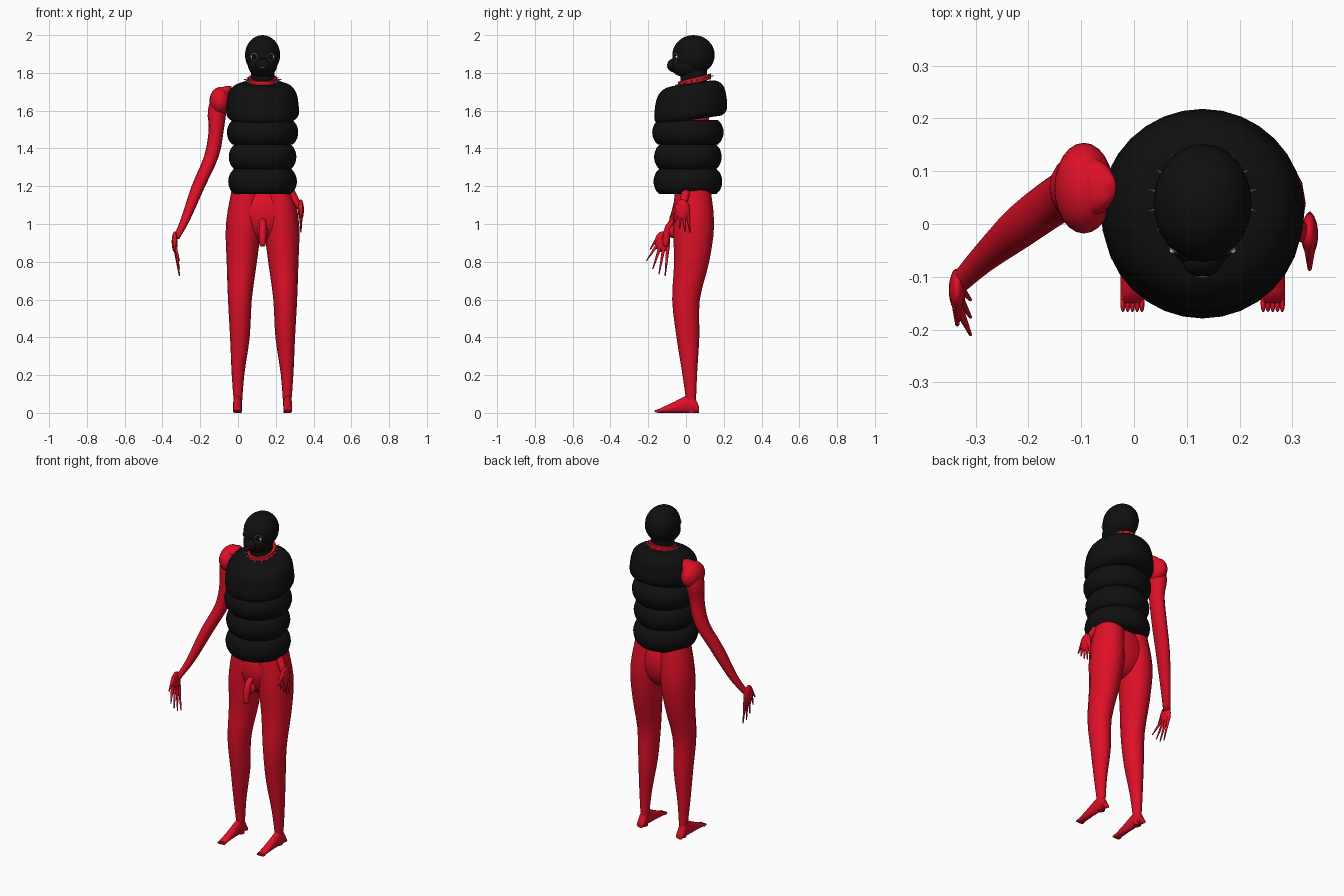
import bpy, bmesh, math
from mathutils import Vector

if "Cube" in bpy.data.objects:
    bpy.data.objects.remove(bpy.data.objects["Cube"], do_unlink=True)

CENTRE = 0.13  # centre line of the body


def material(name, red, green, blue):
    mat = bpy.data.materials.new(name)
    mat.use_nodes = True
    mat.diffuse_color = (red, green, blue, 1)
    shader = mat.node_tree.nodes["Principled BSDF"]
    shader.inputs["Base Color"].default_value = mat.diffuse_color
    shader.inputs["Roughness"].default_value = 0.7
    return mat


RED = material("red", 0.73, 0.005, 0.02)
BLACK = material("black", 0.005, 0.005, 0.005)
GREY = material("spike grey", 0.3, 0.3, 0.3)
WHITE = material("eye white", 0.8, 0.8, 0.8)


def finish(name, bm, mat, angle=70):
    bmesh.ops.recalc_face_normals(bm, faces=bm.faces)
    mesh = bpy.data.meshes.new(name)
    bm.to_mesh(mesh)
    bm.free()
    mesh.materials.append(mat)
    part = bpy.data.objects.new(name, mesh)
    bpy.context.collection.objects.link(part)
    bpy.ops.object.select_all(action="DESELECT")
    part.select_set(True)
    bpy.context.view_layer.objects.active = part
    bpy.ops.object.shade_smooth_by_angle(angle=math.radians(angle))


def smooth_rows(rows, steps=3):
    """Add evenly curved rows between the given ones."""
    result = []
    for i in range(len(rows) - 1):
        before, start = rows[max(i - 1, 0)], rows[i]
        end, after = rows[i + 1], rows[min(i + 2, len(rows) - 1)]
        for step in range(steps):
            t = step / steps
            row = []
            for p, a, b, q in zip(before, start, end, after):
                bend = (b - p) * t + (2 * p - 5 * a + 4 * b - q) * t**2 + (3 * a - p - 3 * b + q) * t**3
                row.append(a + bend / 2)
            result.append(row)
    return result + [rows[-1]]


def loft(name, rows, mat, sides=16, tilt=0, along_y=False):
    """Skin ellipses given as x, y, z, half width, half depth."""
    bm = bmesh.new()
    rings = []
    for x, y, z, width, depth in rows:
        ring = []
        for k in range(sides):
            turn = math.tau * k / sides
            across, deep = width * math.cos(turn), depth * math.sin(turn)
            offset = (across, 0, deep) if along_y else (across, deep, tilt * deep)
            ring.append(bm.verts.new(Vector((x, y, z)) + Vector(offset)))
        rings.append(ring)
    for low, high in zip(rings, rings[1:]):
        for k in range(sides):
            bm.faces.new((low[k - 1], low[k], high[k], high[k - 1]))
    bm.faces.new(rings[0])
    bm.faces.new(rings[-1])
    finish(name, bm, mat)


def limb(name, points, ratio=1.0):
    """Smooth tapering limb through x, y, z, half width."""
    loft(name, smooth_rows([(x, y, z, r, r * ratio) for x, y, z, r in points]), RED)


def ball(name, centre, size, mat):
    bm = bmesh.new()
    bmesh.ops.create_uvsphere(bm, u_segments=24, v_segments=16, radius=1)
    for vert in bm.verts:
        vert.co = Vector(centre) + Vector(size) * vert.co
    finish(name, bm, mat)


def hand(side, x, y, z, lean, sweep, fan, length):
    """Flat palm with four spread fingers and a thumb."""
    ball(side + "_palm", (x, y, z + 0.02), (0.016, 0.04, 0.055), RED)
    for k in range(4):
        spread = k - 1.5
        drop = length * (1 - (1 - k / 3) ** 2 / 2)
        limb(f"{side}_finger_{k + 1}",
             [(x + lean, y + sweep + fan * spread, z - drop, 0.003),
              (x, y + spread * 0.02, z, 0.01)])
    limb(side + "_thumb", [(x, y - 0.065, z - 0.02, 0.004), (x, y - 0.02, z + 0.05, 0.012)])


# Padded torso: three equal rolls and a sloping shoulder roll
PAD = 0.13
for i, girth in enumerate((0.182, 0.179, 0.189)):
    rows = []
    for step in range(9):
        bulge = math.sin(math.pi * step / 8) ** 0.7
        radius = girth * (0.84 + 0.16 * max(bulge, 0))
        rows.append((CENTRE, 0.01, 1.16 + PAD * (i + step / 8), radius, radius))
    loft(f"torso_roll_{i + 1}", rows, BLACK, sides=32)
shoulder = [(1.55, 0.165), (1.58, 0.192), (1.66, 0.187), (1.71, 0.17), (1.74, 0.13), (1.745, 0.06)]
loft("torso_shoulder_roll",
     [(CENTRE, 0.025, z, r, r) for z, r in smooth_rows(shoulder)], BLACK, sides=32, tilt=0.15)

# Hooded head
loft("neck", [(CENTRE, 0.04, z, 0.062, 0.07) for z in (1.7, 1.82)], BLACK, sides=24)
ball("head", (CENTRE, 0.04, 1.895), (0.093, 0.112, 0.105), BLACK)
ball("jaw", (CENTRE, 0.01, 1.84), (0.077, 0.095, 0.065), BLACK)
ball("muzzle", (CENTRE, -0.065, 1.84), (0.04, 0.035, 0.036), BLACK)
ball("mouth_slit", (CENTRE, -0.098, 1.83), (0.012, 0.004, 0.002), GREY)

# Eyes with thin rims
for direction, side in ((-1, "right"), (1, "left")):
    centre = Vector((CENTRE + direction * 0.045, -0.055, 1.885))
    ball(side + "_eye", centre, (0.011, 0.006, 0.009), BLACK)
    ball(side + "_eye_white", centre + Vector((direction * 0.012, 0.005, 0)), (0.006, 0.006, 0.008), WHITE)
    bpy.ops.mesh.primitive_torus_add(
        location=centre, rotation=(math.pi / 2, 0, direction / 2),
        major_radius=0.02, minor_radius=0.002, major_segments=24, minor_segments=6)
    rim = bpy.context.object
    rim.name = side + "_eye_rim"
    rim.data.materials.append(GREY)

# Collar with a ring of spikes
SLOPE = 0.25
loft("collar", [(CENTRE, 0.045, z, 0.077, 0.087) for z in (1.745, 1.775)], RED, sides=24, tilt=SLOPE)
spikes = bmesh.new()
for k in range(16):
    turn = math.tau * (k + 0.5) / 16
    outward = Vector((math.cos(turn), math.sin(turn), SLOPE * math.sin(turn)))
    pose = outward.to_track_quat("Z", "Y").to_matrix().to_4x4()
    pose.translation = Vector((CENTRE, 0.045, 1.76)) + outward * 0.092
    bmesh.ops.create_cone(spikes, cap_ends=True, segments=6, radius1=0.006, radius2=0, depth=0.034, matrix=pose)
finish("collar_spikes", spikes, GREY, angle=20)

# Hips
ball("hips", (CENTRE, 0.036, 1.06), (0.184, 0.104, 0.16), RED)
limb("groin_form", [(CENTRE, -0.105, 0.88, 0.008), (CENTRE, -0.107, 0.9, 0.018),
                    (CENTRE, -0.09, 0.99, 0.02), (CENTRE, -0.05, 1.03, 0.015)])
ball("groin_base", (CENTRE, -0.065, 0.96), (0.03, 0.032, 0.035), RED)

# Legs: offset from the centre line, depth and half width at even heights
leg = [(0.13, 0.03, 0.018), (0.13, 0.02, 0.033), (0.12, 0.01, 0.052), (0.12, 0, 0.063),
       (0.11, 0.03, 0.08), (0.1, 0.04, 0.094), (0.08, 0.035, 0.08)]
# Feet: position from heel to toe and half height
foot = [(0.07, 0.015), (0.04, 0.045), (0, 0.045), (-0.06, 0.03), (-0.15, 0.009)]
for direction, side in ((-1, "right"), (1, "left")):
    limb(side + "_leg",
         [(CENTRE + direction * out, y, i / 5, r) for i, (out, y, r) in enumerate(leg)], ratio=1.16)
    ankle = CENTRE + direction * 0.133
    loft(side + "_foot", [(ankle, y, h, 0.023, h) for y, h in smooth_rows(foot)], RED, along_y=True)
    for k in range(5):
        ball(f"{side}_toe_{k + 1}", (ankle + (k - 2) * 0.009, -0.15, 0.009), (0.005, 0.017, 0.008), RED)

# Free right arm, hanging out and forward
limb("right_arm",
     [(-0.33, -0.11, 0.92, 0.018), (-0.28, -0.06, 1.02, 0.025), (-0.21, 0, 1.2, 0.036),
      (-0.14, 0.05, 1.36, 0.039), (-0.115, 0.06, 1.5, 0.04), (-0.11, 0.07, 1.6, 0.05),
      (-0.08, 0.07, 1.7, 0.045), (-0.05, 0.07, 1.73, 0.015)], ratio=1.2)
ball("right_shoulder", (-0.095, 0.068, 1.65), (0.056, 0.086, 0.075), RED)
hand("right", -0.335, -0.125, 0.885, lean=0.025, sweep=-0.035, fan=0.033, length=0.16)

# Left forearm tucked under the padding, with the hand showing
limb("left_forearm", [(0.33, -0.02, 1.08, 0.018), (0.28, 0, 1.17, 0.024), (0.23, 0.02, 1.25, 0.03)])
hand("left", 0.333, -0.02, 1.055, lean=0, sweep=0, fan=0.027, length=0.1)
